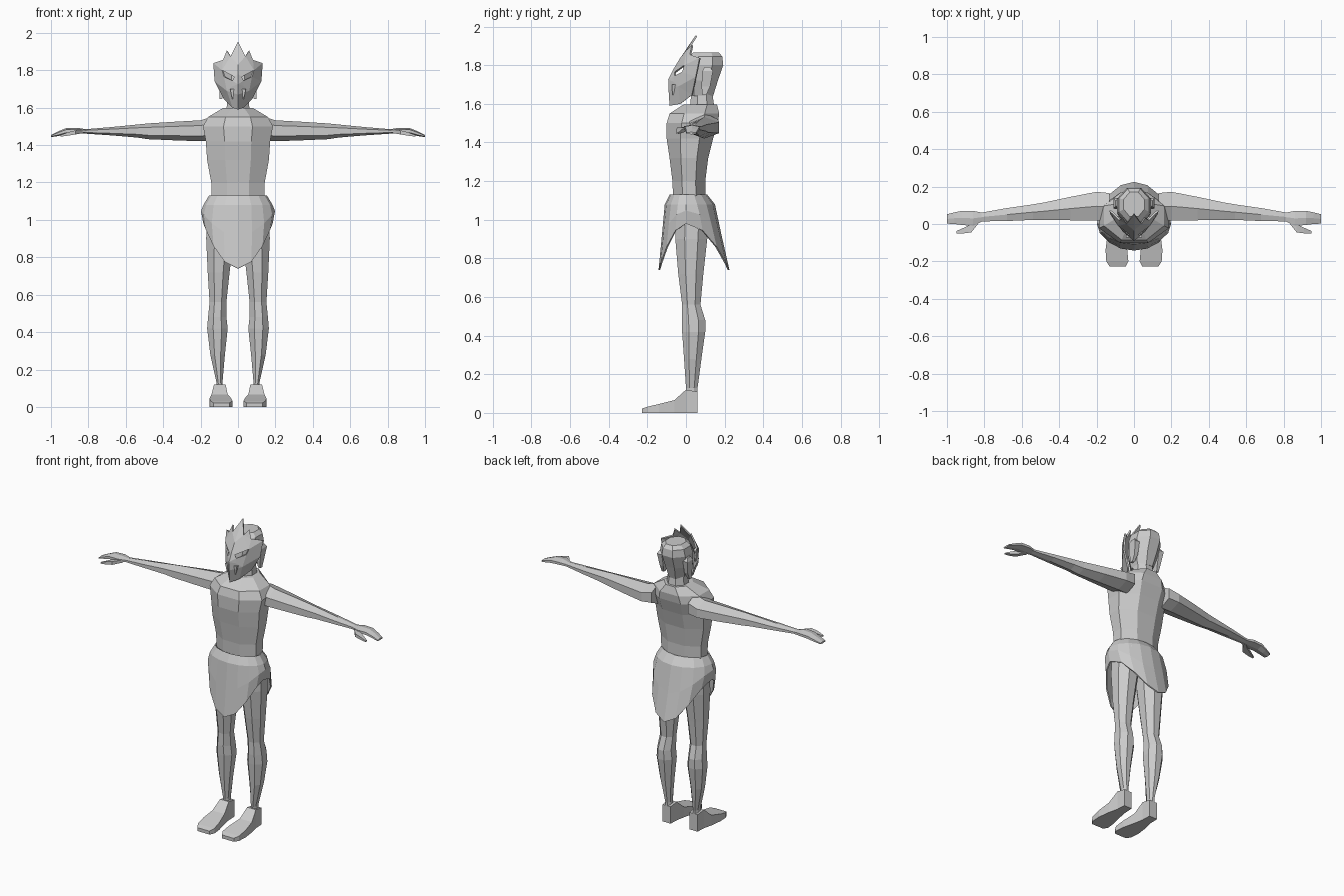
import bpy, bmesh, math

skin = bpy.data.materials.new("light_grey")
skin.diffuse_color = (0.6, 0.6, 0.6, 1)


def finish(name, verts, faces, mirror=False, thickness=0, fix_normals=True):
    me = bpy.data.meshes.new(name)
    me.from_pydata(verts, [], faces)
    if fix_normals:
        bm = bmesh.new()
        bm.from_mesh(me)
        bmesh.ops.recalc_face_normals(bm, faces=bm.faces)
        bm.to_mesh(me)
        bm.free()
    me.materials.append(skin)
    ob = bpy.data.objects.new(name, me)
    bpy.context.collection.objects.link(ob)
    if mirror:
        ob.modifiers.new("mirror", 'MIRROR').merge_threshold = 0.001
    if thickness:
        mod = ob.modifiers.new("thickness", 'SOLIDIFY')
        mod.thickness = thickness
        mod.offset = -1
    return ob


def loft(name, axis, rows, n=8, mirror=False):
    """Rows are (position on axis, low a, high a, low b, high b)."""
    verts, faces = [], []
    k = 1 / math.cos(math.pi / n)
    for t, a0, a1, b0, b1 in rows:
        for i in range(n):
            ang = 2 * math.pi * (i + 0.5) / n
            a = (a0 + a1) / 2 + (a1 - a0) / 2 * k * math.cos(ang)
            b = (b0 + b1) / 2 + (b1 - b0) / 2 * k * math.sin(ang)
            verts.append({'x': (t, a, b), 'y': (a, t, b), 'z': (a, b, t)}[axis])
    for r in range(len(rows) - 1):
        for i in range(n):
            j = (i + 1) % n
            faces.append((r*n + i, r*n + j, r*n + n + j, r*n + n + i))
    faces.append(tuple(range(n)))
    faces.append(tuple(range(len(verts) - n, len(verts))))
    return finish(name, verts, faces, mirror)


# Torso, with a hunched upper back
loft("torso", 'z', [
    (1.06, -.14, .14, -.065, .10),
    (1.20, -.143, .143, -.07, .10),
    (1.32, -.165, .165, -.085, .115),
    (1.42, -.172, .172, -.10, .14),
    (1.50, -.187, .187, -.10, .165),
    (1.55, -.16, .16, -.085, .172),
    (1.598, -.08, .08, -.01, .16)])

# Neck and head
loft("neck", 'z', [(1.56, -.065, .065, .02, .15), (1.70, -.05, .05, .03, .13)])
loft("head", 'z', [
    (1.64, -.055, .055, .0, .14),
    (1.72, -.08, .08, -.01, .165),
    (1.80, -.09, .09, .0, .193),
    (1.845, -.08, .08, .015, .188),
    (1.867, -.055, .055, .04, .17)])
loft("ear", 'z', [
    (1.645, .085, .10, .085, .105),
    (1.69, .075, .10, .08, .125),
    (1.77, .075, .11, .085, .14),
    (1.79, .075, .10, .095, .125)], 4, True)

# Pointed mask with slanted eye openings and a tall crest
mask_points = [
    (0, -.085, 1.59), (0, -.09, 1.67), (0, -.092, 1.725), (0, -.065, 1.78),
    (0, -.035, 1.83), (0, .05, 1.955), (.04, .0, 1.875), (.06, .03, 1.905),
    (.08, .02, 1.855), (.132, .07, 1.838), (.125, .05, 1.74), (.075, .03, 1.645),
    (.03, -.03, 1.60), (.02, -.06, 1.765), (.085, -.01, 1.80), (.075, -.02, 1.765),
    (.03, -.06, 1.745), (.06, -.04, 1.69), (.03, -.065, 1.715)]
mask_faces = [
    (0, 12, 17, 1), (1, 17, 18, 2), (2, 18, 16), (2, 16, 13, 3), (3, 13, 14, 6, 4),
    (4, 6, 5), (6, 14, 8), (6, 8, 7), (8, 14, 9), (14, 15, 10, 9), (15, 17, 10),
    (16, 18, 17, 15), (17, 11, 10), (12, 11, 17)]
finish("mask", mask_points, mask_faces, True, 0.01, False)

# Fangs on the mask
loft("fang", 'z', [(1.645, .027, .031, -.07, -.066), (1.70, .022, .042, -.073, -.05)], 4, True)

# Arms, hands and thumbs
loft("arm", 'x', [
    (.13, .02, .165, 1.43, 1.545),
    (.20, .018, .172, 1.428, 1.525),
    (.34, .02, .145, 1.432, 1.518),
    (.48, .022, .115, 1.437, 1.51),
    (.54, .022, .105, 1.445, 1.505),
    (.68, .016, .085, 1.455, 1.493),
    (.82, .014, .06, 1.463, 1.483)], 6, True)
loft("hand", 'x', [
    (.81, .014, .06, 1.463, 1.483),
    (.86, -.01, .07, 1.464, 1.490),
    (.92, -.005, .07, 1.460, 1.488),
    (.96, .0, .062, 1.450, 1.472),
    (1.0, .002, .052, 1.443, 1.453)], 6, True)
loft("thumb", 'x', [
    (.83, .005, .03, 1.463, 1.480),
    (.87, -.045, .0, 1.457, 1.478),
    (.91, -.05, -.02, 1.450, 1.468),
    (.95, -.05, -.038, 1.445, 1.453)], 4, True)

# Legs, with knees and calves
loft("leg", 'z', [
    (.07, .075, .115, .0, .06),
    (.13, .083, .115, .0, .06),
    (.28, .07, .148, -.01, .08),
    (.42, .055, .165, -.02, .10),
    (.48, .062, .16, -.022, .10),
    (.56, .062, .152, -.02, .075),
    (.72, .045, .162, -.04, .09),
    (.90, .022, .17, -.055, .11),
    (1.06, .0, .165, -.055, .12)], 8, True)

# Flat feet
loft("foot", 'y', [
    (.06, .068, .125, 0, .11),
    (.0, .066, .128, 0, .12),
    (-.06, .055, .142, 0, .066),
    (-.14, .036, .152, 0, .046),
    (-.20, .03, .148, 0, .032),
    (-.228, .045, .13, 0, .022)], 4, True)

# Waist cloth, hanging to a point at front and back
n = 16
verts, faces = [], []
for row in range(4):
    for i in range(n):
        ang = 2 * math.pi * i / n
        c, s = math.cos(ang), math.sin(ang)
        hx = (.155, .185, .198, .185)[row]
        front, back = ((.085, .11), (.11, .15), (.125, .185), (.142, .225))[row]
        hem = .98 - .24 * s * s
        z = (1.13, 1.08, 1.13 - .55 * (1.13 - hem), hem)[row]
        verts.append((hx * c, s * (back if s > 0 else front), z))
for row in range(3):
    for i in range(n):
        j = (i + 1) % n
        faces.append((row*n + i, row*n + n + i, row*n + n + j, row*n + j))
finish("waist_cloth", verts, faces, False, 0.008, False)
